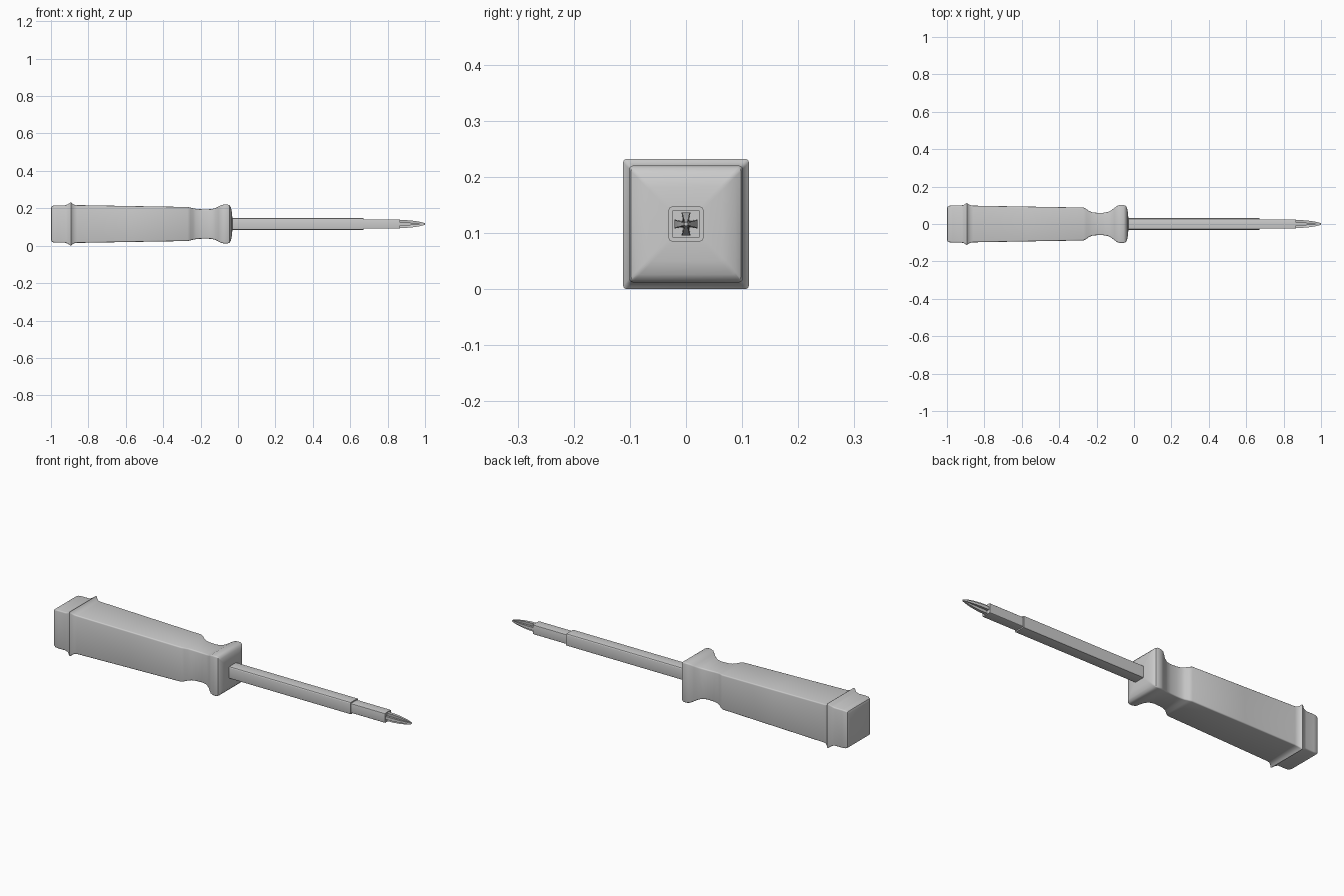
import bpy, bmesh
from math import cos, sin, pi, radians

ZC = 0.116  # height of the tool's axis


def rounded_rect(hy, hz, r, seg=3):
    pts = []
    for k, (sy, sz) in enumerate([(1, 1), (-1, 1), (-1, -1), (1, -1)]):
        for i in range(seg + 1):
            a = k * pi / 2 + i / seg * pi / 2
            pts.append((sy * (hy - r) + r * cos(a), sz * (hz - r) + r * sin(a)))
    return pts


def cross(h, w_out, w_in):
    # four flared blades
    pts = []
    for k in range(4):
        c, s = round(cos(k * pi / 2)), round(sin(k * pi / 2))
        for u, v in [(h, -w_out), (h, w_out), (w_in, w_in)]:
            pts.append((u * c - v * s, u * s + v * c))
    return pts


def loft(name, rings, angle=30):
    # skin a list of (x, section points) along the x axis
    bm = bmesh.new()
    loops = [[bm.verts.new((x, y, ZC + z)) for y, z in pts] for x, pts in rings]
    n = len(loops[0])
    for a, b in zip(loops, loops[1:]):
        for i in range(n):
            j = (i + 1) % n
            bm.faces.new((a[i], a[j], b[j], b[i]))
    bm.faces.new(loops[0])
    bm.faces.new(loops[-1])
    bmesh.ops.recalc_face_normals(bm, faces=bm.faces)
    me = bpy.data.meshes.new(name)
    bm.to_mesh(me)
    bm.free()
    ob = bpy.data.objects.new(name, me)
    bpy.context.collection.objects.link(ob)
    bpy.ops.object.select_all(action='DESELECT')
    ob.select_set(True)
    bpy.context.view_layer.objects.active = ob
    bpy.ops.object.shade_smooth_by_angle(angle=radians(angle))
    return ob


# handle: x, half width in y, half height in z
handle = [
    (-1.0, 0.084, 0.086), (-0.996, 0.093, 0.094), (-0.985, 0.098, 0.099),
    (-0.97, 0.099, 0.100), (-0.925, 0.099, 0.100), (-0.91, 0.102, 0.105),
    (-0.898, 0.110, 0.114), (-0.893, 0.112, 0.116), (-0.887, 0.107, 0.110),
    (-0.875, 0.100, 0.103), (-0.86, 0.098, 0.101),
    (-0.57, 0.093, 0.096), (-0.27, 0.088, 0.091),
    (-0.255, 0.080, 0.088), (-0.24, 0.069, 0.084), (-0.225, 0.063, 0.081),
    (-0.20, 0.060, 0.079), (-0.165, 0.060, 0.078), (-0.14, 0.064, 0.080),
    (-0.12, 0.074, 0.085), (-0.105, 0.086, 0.093), (-0.09, 0.097, 0.101),
    (-0.075, 0.101, 0.104), (-0.055, 0.101, 0.104), (-0.046, 0.098, 0.100),
    (-0.038, 0.088, 0.090), (-0.033, 0.065, 0.066), (-0.03, 0.032, 0.032),
]
loft("handle", [(x, rounded_rect(y, z, 0.006)) for x, y, z in handle])

# square shaft and the narrower bit seated in it
loft("shaft", [(x, rounded_rect(0.031, 0.031, 0.006)) for x in (-0.06, 0.67)])
loft("bit_shank", [(x, rounded_rect(0.025, 0.025, 0.003)) for x in (0.64, 0.865)])

# cross-shaped tip, tapering to a blunt point
tip = [(0.85, 0.021, 0.008, 0.006), (0.90, 0.0205, 0.0075, 0.005),
       (0.94, 0.017, 0.006, 0.004), (0.97, 0.012, 0.005, 0.003),
       (0.99, 0.007, 0.0035, 0.0025), (1.0, 0.004, 0.0025, 0.002)]
loft("cross_tip", [(x, cross(h, o, i)) for x, h, o, i in tip])
